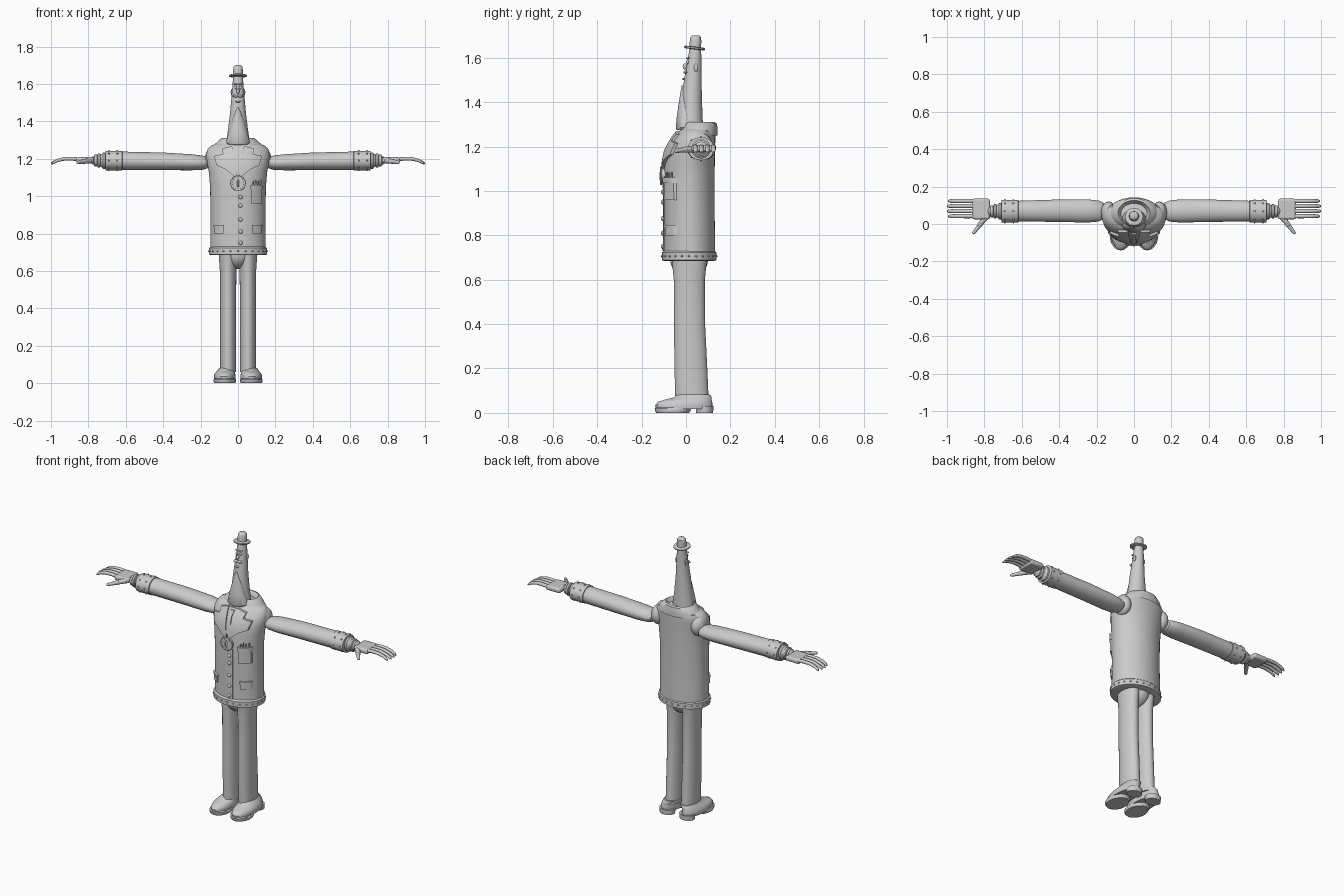
import bpy, bmesh
from math import sin, cos, pi, sqrt, radians
from mathutils import Vector, Matrix

if "Cube" in bpy.data.objects:
    bpy.data.objects.remove(bpy.data.objects["Cube"])

GREY = (0.6, 0.6, 0.6, 1)
mat = bpy.data.materials.new("plain grey")
mat.use_nodes = True
mat.diffuse_color = GREY
mat.node_tree.nodes["Principled BSDF"].inputs["Base Color"].default_value = GREY


def finish(name, bm, mirror=False, thick=0, bevel=0):
    bmesh.ops.recalc_face_normals(bm, faces=bm.faces)
    me = bpy.data.meshes.new(name)
    bm.to_mesh(me)
    bm.free()
    me.materials.append(mat)
    ob = bpy.data.objects.new(name, me)
    bpy.context.collection.objects.link(ob)
    bpy.ops.object.select_all(action='DESELECT')
    ob.select_set(True)
    bpy.context.view_layer.objects.active = ob
    bpy.ops.object.shade_smooth_by_angle(angle=radians(40))
    if thick:
        ob.modifiers.new("thickness", 'SOLIDIFY').thickness = thick
    if bevel:
        mod = ob.modifiers.new("bevel", 'BEVEL')
        mod.width, mod.segments = bevel, 2
    if mirror:
        ob.modifiers.new("mirror", 'MIRROR')
    return ob


def add_loft(bm, rings, axis='z', n=32, cap=True):
    """Ellipse rings: (position on axis, centre a, centre b, radius a, radius b)."""
    loops = []
    for t, a, b, ra, rb in rings:
        loop = []
        for i in range(n):
            u, v = a + ra * cos(2 * pi * i / n), b + rb * sin(2 * pi * i / n)
            loop.append(bm.verts.new((u, v, t) if axis == 'z' else (t, u, v)))
        loops.append(loop)
    for lo, hi in zip(loops, loops[1:]):
        for i in range(n):
            j = (i + 1) % n
            bm.faces.new((lo[i], lo[j], hi[j], hi[i]))
    if cap:
        bm.faces.new(loops[0])
        bm.faces.new(loops[-1])


def loft(name, rings, axis='z', n=32, cap=True, mirror=False):
    bm = bmesh.new()
    add_loft(bm, rings, axis, n, cap)
    return finish(name, bm, mirror)


def add_ball(bm, centre, radii, seg=16):
    m = Matrix.Translation(centre) @ Matrix.Diagonal((*radii, 1))
    bmesh.ops.create_uvsphere(bm, u_segments=seg, v_segments=seg // 2, radius=1, matrix=m)


def balls(name, items, mirror=False, seg=16):
    bm = bmesh.new()
    for centre, radii in items:
        add_ball(bm, centre, radii, seg)
    return finish(name, bm, mirror)


def box(name, centre, size, mirror=False, bevel=0.005):
    bm = bmesh.new()
    bmesh.ops.create_cube(bm, size=1, matrix=Matrix.Translation(centre) @ Matrix.Diagonal((*size, 1)))
    return finish(name, bm, mirror, bevel=bevel)


def rod(name, p, q, r1, r2, mirror=False, n=12):
    p, q = Vector(p), Vector(q)
    bm = bmesh.new()
    rot = (q - p).to_track_quat('Z', 'Y').to_matrix().to_4x4()
    bmesh.ops.create_cone(bm, cap_ends=True, segments=n, radius1=r1, radius2=r2,
                          depth=(q - p).length, matrix=Matrix.Translation((p + q) / 2) @ rot)
    return finish(name, bm, mirror)


# Coat body
COAT = [(0.70, 0, .016, .148, .116), (0.90, 0, .015, .147, .114), (1.05, 0, .014, .149, .114),
        (1.13, 0, .017, .156, .113), (1.18, 0, .022, .166, .108), (1.22, 0, .032, .17, .1),
        (1.25, 0, .042, .163, .09), (1.27, 0, .05, .145, .082), (1.285, 0, .05, .1, .06)]
loft("coat_body", COAT, n=48)


def front_y(x, z):
    """Front surface of the coat."""
    for lo, hi in zip(COAT, COAT[1:]):
        if z <= hi[0] or hi is COAT[-1]:
            f = max(0, min(1, (z - lo[0]) / (hi[0] - lo[0])))
            cy, rx, ry = (lo[k] + f * (hi[k] - lo[k]) for k in (2, 3, 4))
            return cy - ry * sqrt(max(0, 1 - (x / rx) ** 2))


def drape(name, outline, lift, mirror=False):
    """Cloth plate lying on the coat front, from an (x, z) outline."""
    bm = bmesh.new()
    bm.faces.new([bm.verts.new((x, 0, z)) for x, z in outline])
    for k in range(-10, 11):
        for co, no in (((k * .015, 0, 0), (1, 0, 0)), ((0, 0, 1 + k * .03), (0, 0, 1))):
            bmesh.ops.bisect_plane(bm, geom=bm.verts[:] + bm.edges[:] + bm.faces[:],
                                   plane_co=co, plane_no=no)
    skins = [bm.faces[:]]
    for v in bm.verts:
        v.co.y = front_y(v.co.x, v.co.z) + .002
    made = bmesh.ops.extrude_face_region(bm, geom=skins[0])
    for v in made["geom"]:
        if isinstance(v, bmesh.types.BMVert):
            v.co.y -= lift + .002
    return finish(name, bm, mirror)


def rect(x0, x1, z0, z1):
    return [(x0, z0), (x1, z0), (x1, z1), (x0, z1)]


# Hem with studs
loft("coat_hem", [(.685, 0, .014, .146, .114), (.688, 0, .014, .155, .123),
                  (.722, 0, .014, .155, .123), (.73, 0, .014, .146, .114)], n=48)
balls("hem_studs", [((.155 * cos(a), .014 + .123 * sin(a), .706), (.005,) * 3)
                    for a in (2 * pi * i / 24 for i in range(24))], seg=8)

# Collar, shoulders, lapels and shirt front
loft("collar", [(1.25, 0, .054, .142, .088), (1.28, 0, .06, .122, .083), (1.305, 0, .062, .095, .076),
                (1.31, 0, .06, .086, .066), (1.285, 0, .055, .07, .055)], n=48, cap=False)
balls("shoulders", [((.135, .062, 1.2), (.042, .058, .062))], mirror=True, seg=24)
drape("shirt_front", [(-.04, 1.265), (.04, 1.265), (0, 1.1)], .006)
drape("lapels", [(.032, 1.268), (.085, 1.255), (.08, 1.225), (.128, 1.215),
                 (.115, 1.165), (.07, 1.145), (.006, 1.095), (.006, 1.13)], .014, True)
drape("tie", [(-.013, 1.255), (.013, 1.255), (.009, 1.225), (.018, 1.15),
              (0, 1.12), (-.018, 1.15), (-.009, 1.225)], .012)

# Placket and buttons
drape("placket", rect(-.008, .034, .73, 1.04), .005)
balls("buttons", [((.014, front_y(.014, z) - .006, z), (.011, .008, .011))
                  for z in (.75, .81, .875, .95, .995)])

# Medallion
rod("medallion", (0, -.095, 1.068), (0, -.114, 1.068), .036, .034, n=32)
bm = bmesh.new()
for i in range(32):
    a = 2 * pi * i / 32
    add_ball(bm, (.036 * cos(a), -.112, 1.068 + .036 * sin(a)), (.006, .005, .006), 8)
finish("medallion_rim", bm)
box("medallion_emblem", (0, -.115, 1.068), (.012, .008, .04))

# Pockets and pens
drape("chest_pocket", rect(.07, .128, .96, 1.05), .012)
drape("chest_pocket_flap", rect(.066, .132, 1.035, 1.06), .018)
drape("lower_pockets", rect(.078, .128, .80, .842), .01, True)
drape("lower_pocket_flaps", rect(.075, .131, .832, .846), .014, True)
for i in range(4):
    x = .08 + i * .013
    y = front_y(x, 1.05) - .009
    rod("pen_%d" % i, (x, y, 1.04), (x + .003, y, 1.08 + .006 * (i % 2)), .004, .003)

# Arms, cuffs and wrists
loft("arms", [(.155, .07, 1.178, .025, .015), (.165, .07, 1.178, .045, .03), (.19, .069, 1.179, .056, .038),
              (.25, .07, 1.181, .062, .043), (.40, .071, 1.186, .06, .047), (.62, .069, 1.189, .055, .049)],
     'x', mirror=True)
loft("cuffs", [(.617, .068, 1.19, .052, .045), (.619, .068, 1.19, .06, .052), (.708, .068, 1.19, .06, .052),
               (.71, .068, 1.19, .045, .04)], 'x', mirror=True)
balls("cuff_studs", [((x, .068 + .06 * cos(a), 1.19 + .052 * sin(a)), (.005,) * 3)
                     for x in (.645, .69) for a in (k * pi / 4 for k in range(8))], True, 8)
wrist = []
for x, r in ((.708, .044), (.735, .038), (.752, .032)):
    wrist += [(x, .068, 1.19, r - .006, r - .006), (x + .003, .068, 1.19, r, r),
              (x + .014, .068, 1.19, r, r), (x + .017, .068, 1.19, r - .006, r - .006)]
loft("wrist_rings", wrist + [(.785, .07, 1.191, .02, .014)], 'x', n=24, mirror=True)

# Hands
box("palms", (.818, .08, 1.193), (.095, .11, .03), True, .01)
for i in range(4):
    y = .042 + i * .027
    end = .994 + (.006 if i in (1, 2) else 0)
    loft("finger_%d" % i, [(.855, y, 1.197, .011, .01), (.89, y, 1.2, .0115, .01), (.93, y, 1.199, .011, .0095),
                           (.965, y, 1.191, .0105, .009), (end - .008, y, 1.179, .009, .008),
                           (end, y, 1.174, .004, .004)], 'x', 12, mirror=True)
rod("thumb_bases", (.79, .04, 1.19), (.825, -.005, 1.185), .016, .012, True)
rod("thumb_tips", (.822, -.002, 1.186), (.856, -.046, 1.18), .012, .009, True)
balls("thumb_joints", [((.823, -.003, 1.186), (.014,) * 3), ((.856, -.046, 1.18), (.009,) * 3)], True)

# Trousers
balls("trouser_seat", [((0, .014, .69), (.075, .085, .08))], seg=32)
loft("legs", [(.06, .053, .027, .043, .075), (.2, .053, .022, .043, .074), (.4, .053, .016, .043, .07),
              (.6, .053, .015, .044, .07), (.66, .054, .015, .047, .076), (.71, .054, .015, .048, .08)], mirror=True)

# Shoes
loft("shoe_uppers", [(.018, .071, -.01, .056, .126), (.035, .071, -.01, .058, .129), (.05, .07, -.004, .055, .122),
                     (.06, .067, .01, .05, .105), (.07, .062, .032, .047, .084), (.082, .055, .033, .045, .076)],
     mirror=True)
loft("shoe_soles", [(0, .071, -.06, .056, .074), (.008, .071, -.06, .059, .08), (.02, .071, -.058, .059, .083),
                    (.024, .071, -.055, .056, .08)], mirror=True)
loft("shoe_heels", [(0, .068, .084, .046, .038), (.03, .068, .084, .048, .04)], mirror=True)

# Head, beard and face
loft("head", [(1.26, 0, .025, .068, .053), (1.35, 0, .025, .054, .049), (1.45, 0, .027, .042, .044),
              (1.55, 0, .035, .033, .035), (1.65, 0, .043, .025, .025)])
loft("beard", [(1.275, 0, .004, .056, .046), (1.285, 0, 0, .064, .046), (1.34, 0, -.001, .05, .04),
               (1.40, 0, -.004, .033, .028), (1.45, 0, -.012, .014, .012), (1.475, 0, -.014, .003, .006)])
balls("nose", [((0, -.004, 1.56), (.009, .011, .014))])
balls("moustache", [((.012, -.002, 1.535), (.017, .01, .007))], True)
balls("eyes", [((.012, .008, 1.58), (.008, .008, .008))], True)
balls("eyebrows", [((.013, .009, 1.598), (.012, .008, .004))], True)
balls("lower_lip", [((0, -.009, 1.505), (.014, .009, .005))])
balls("ears", [((.033, .045, 1.555), (.006, .01, .018))], True)

# Hat
brim = loft("hat_brim", [(-.004, 0, 0, .043, .043), (-.001, 0, 0, .048, .048), (.005, 0, 0, .048, .048),
                         (.008, 0, 0, .04, .04)])
brim.location, brim.rotation_euler = (0, .038, 1.642), (radians(-7), 0, 0)
loft("hat_crown", [(1.635, 0, .041, .027, .027), (1.675, 0, .043, .026, .026), (1.692, 0, .044, .024, .024),
                   (1.699, 0, .044, .017, .017), (1.701, 0, .044, .006, .006)])
